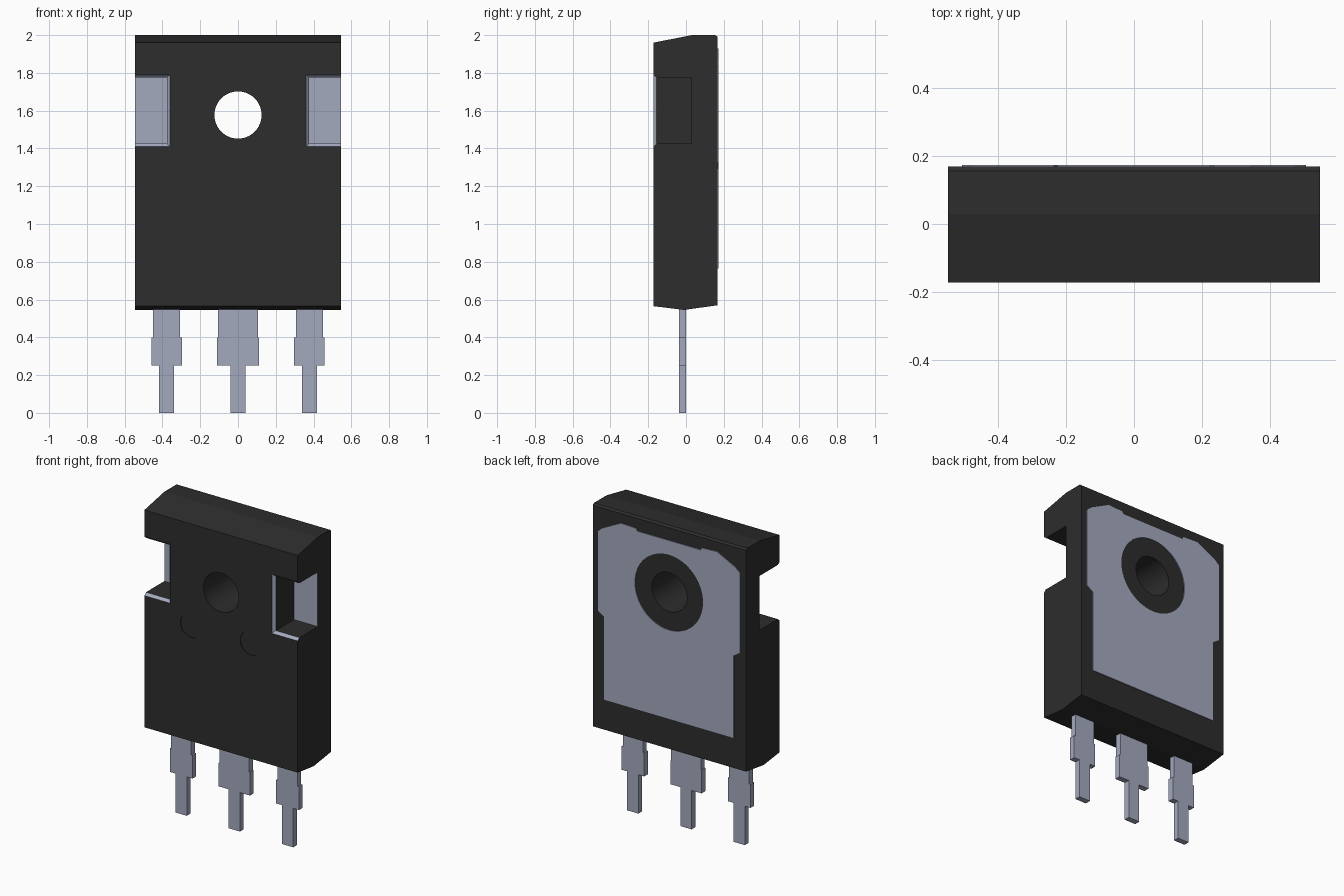
import bpy, bmesh, math
from mathutils import Matrix, Vector

if "Cube" in bpy.data.objects:
    bpy.data.objects.remove(bpy.data.objects["Cube"], do_unlink=True)


def material(name, rgb):
    m = bpy.data.materials.new(name)
    m.use_nodes = True
    m.diffuse_color = (*rgb, 1)
    m.node_tree.nodes["Principled BSDF"].inputs["Base Color"].default_value = (*rgb, 1)
    return m


BLACK = material("black plastic", (0.026, 0.026, 0.026))
METAL = material("tinned metal", (0.37, 0.40, 0.52))


def finish(name, bm, *mats):
    bmesh.ops.recalc_face_normals(bm, faces=bm.faces)
    mesh = bpy.data.meshes.new(name)
    bm.to_mesh(mesh)
    bm.free()
    for m in mats:
        mesh.materials.append(m)
    ob = bpy.data.objects.new(name, mesh)
    bpy.context.collection.objects.link(ob)
    return ob


def prism(name, outline, direction, *mats):
    """Extrude a closed outline of 3D points along a direction."""
    bm = bmesh.new()
    face = bm.faces.new([bm.verts.new(p) for p in outline])
    out = bmesh.ops.extrude_face_region(bm, geom=[face])
    moved = [v for v in out["geom"] if isinstance(v, bmesh.types.BMVert)]
    bmesh.ops.translate(bm, verts=moved, vec=Vector(direction))
    return finish(name, bm, *mats)


def rod(name, x, z, radius, y0, y1):
    """Cylinder lying along y."""
    bm = bmesh.new()
    place = Matrix.Translation((x, (y0 + y1) / 2, z)) @ Matrix.Rotation(math.pi / 2, 4, "X")
    bmesh.ops.create_cone(bm, cap_ends=True, segments=64, radius1=radius,
                          radius2=radius, depth=y1 - y0, matrix=place)
    return finish(name, bm)


def cut(target, cutter):
    """Subtract the cutter from the target, then discard it."""
    mod = target.modifiers.new("cut", "BOOLEAN")
    mod.operation = "DIFFERENCE"
    mod.solver = "EXACT"
    mod.object = cutter
    bpy.context.view_layer.objects.active = target
    bpy.ops.object.modifier_apply(modifier=mod.name)
    bpy.data.objects.remove(cutter, do_unlink=True)


FRONT, BACK, HALF = -0.172, 0.168, 0.545
HOLE_Z = 1.577

# Plastic body: side profile swept across the width
profile = [(FRONT, 0.565), (FRONT, 1.96), (0.03, 2.0), (0.155, 2.0),
           (BACK, 1.99), (BACK, 0.57), (-0.01, 0.545)]
body = prism("body", [(-HALF, y, z) for y, z in profile], (2 * HALF, 0, 0), BLACK, METAL)

# Mounting hole and two shallow mould marks
cut(body, rod("hole_cutter", 0, HOLE_Z, 0.125, -1, 1))
for side in (-1, 1):
    cut(body, rod("mark_cutter", side * 0.212, 1.307, 0.076, -1, FRONT + 0.004))


# Side clip notches with a flared front rim
def notch_ring(bm, side, y, inner, low, high):
    corners = [(inner, low), (0.7, low), (0.7, high), (inner, high)]
    return [bm.verts.new((side * x, y, z)) for x, z in corners]


for side in (-1, 1):
    bm = bmesh.new()
    rings = [notch_ring(bm, side, *r) for r in (
        (FRONT - 0.017, 0.345, 1.395, 1.805),
        (FRONT + 0.017, 0.377, 1.426, 1.775),
        (0.03, 0.377, 1.426, 1.775))]
    for a, b in zip(rings, rings[1:]):
        for i in range(4):
            j = (i + 1) % 4
            bm.faces.new((a[i], a[j], b[j], b[i]))
    bm.faces.new(rings[0])
    bm.faces.new(rings[-1])
    cut(body, finish("notch_cutter", bm))

# Metal shows on the notch floor and its flared rim
for f in body.data.polygons:
    c = f.center
    floor = abs(c.y - 0.03) < 0.002 and f.normal.y < -0.9
    rim = FRONT + 0.002 < c.y < FRONT + 0.016 and abs(c.x) > 0.35 and -0.9 < f.normal.y < -0.3
    f.material_index = 1 if floor or rim else 0

bpy.ops.object.select_all(action="DESELECT")
body.select_set(True)
bpy.context.view_layer.objects.active = body
bpy.ops.object.shade_smooth_by_angle(angle=math.radians(8))

# Heat spreader plate on the back, opened around the hole
half_plate = [(0.46, 0.765), (0.46, 1.295), (0.505, 1.325), (0.505, 1.835),
              (0.47, 1.865), (0.34, 1.93), (0.235, 1.925), (0.225, 1.91)]
plate_outline = half_plate + [(-x, z) for x, z in reversed(half_plate)]
plate = prism("heat_plate", [(x, BACK - 0.002, z) for x, z in plate_outline],
              (0, 0.007, 0), METAL)
cut(plate, rod("ring_cutter", 0, HOLE_Z, 0.242, -1, 1))


# Stepped leads
def lead(name, x, shoulder, collar):
    half = [(0.04, 0), (0.04, 0.25), (collar, 0.25), (collar, 0.4),
            (shoulder, 0.4), (shoulder, 0.6)]
    outline = half + [(-w, z) for w, z in reversed(half)]
    prism(name, [(x + w, -0.037, z) for w, z in outline], (0, 0.037, 0), METAL)


lead("right_lead", -0.378, 0.071, 0.081)
lead("middle_lead", 0, 0.105, 0.111)
lead("left_lead", 0.378, 0.071, 0.081)
